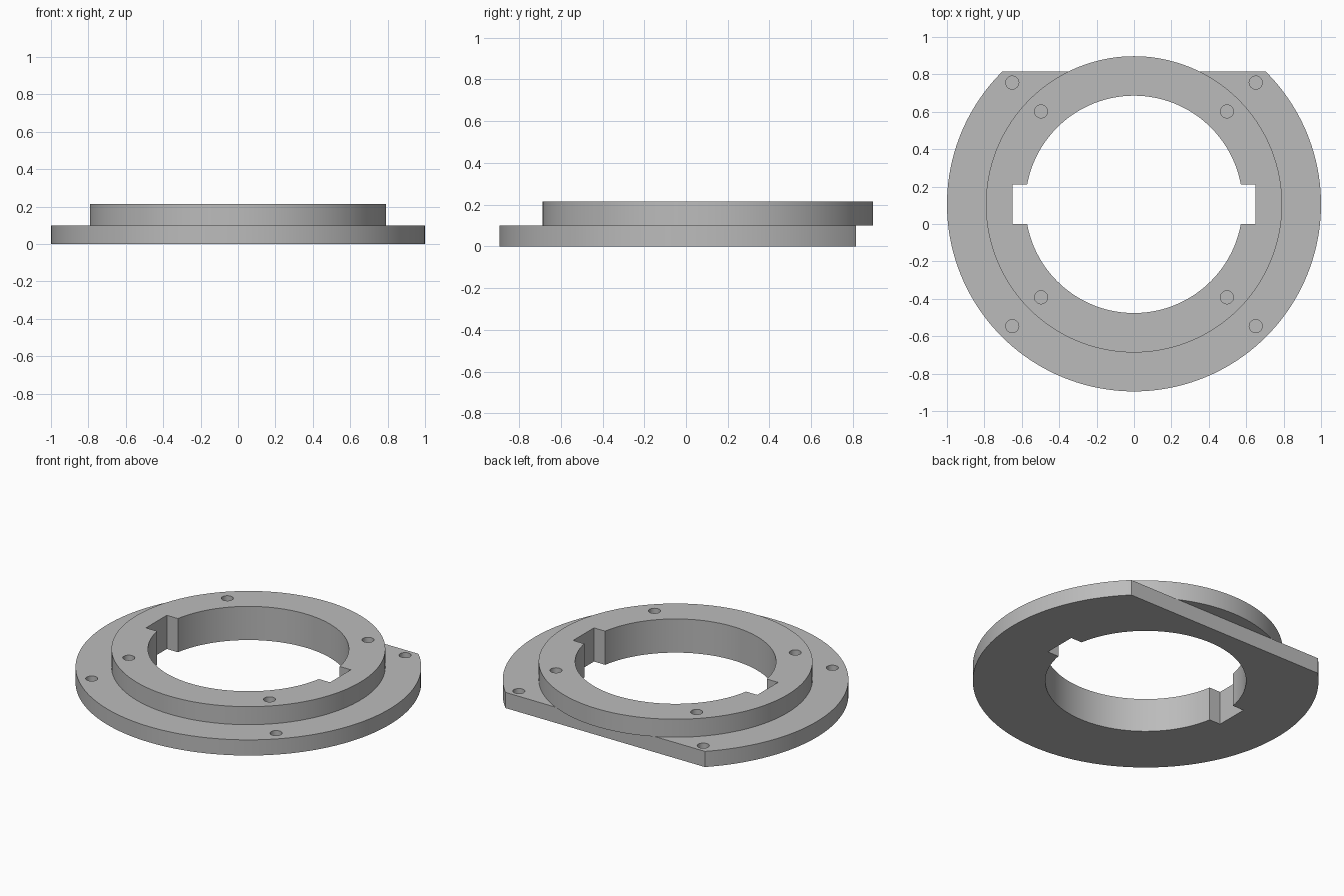
import bpy
from mathutils import Vector

cube = bpy.data.objects.get("Cube")
if cube:
    bpy.data.objects.remove(cube, do_unlink=True)

CENTRE_Y = 0.105
BASE_TOP, RING_TOP = 0.10, 0.215

grey = bpy.data.materials.new("grey metal")
grey.use_nodes = True
colour = (0.5, 0.5, 0.5, 1)
grey.diffuse_color = colour
grey.node_tree.nodes["Principled BSDF"].inputs["Base Color"].default_value = colour


def disc(name, radius, z0, z1, x=0, y=0, sides=160):
    """Upright cylinder placed relative to the bore axis."""
    bpy.ops.mesh.primitive_cylinder_add(
        vertices=sides, radius=radius, depth=z1 - z0,
        location=(x, CENTRE_Y + y, (z0 + z1) / 2))
    bpy.context.object.name = name
    return bpy.context.object


def box(name, low, high):
    low, high = Vector(low), Vector(high)
    bpy.ops.mesh.primitive_cube_add(size=1, location=(low + high) / 2)
    obj = bpy.context.object
    obj.name = name
    obj.scale = high - low
    return obj


def cut(part, cutters):
    """Subtract the cutters, bake the result and shade it."""
    for cutter in cutters:
        mod = part.modifiers.new("cut", "BOOLEAN")
        mod.operation = "DIFFERENCE"
        mod.solver = "EXACT"
        mod.object = cutter
        cutter.hide_render = True
    graph = bpy.context.evaluated_depsgraph_get()
    mesh = bpy.data.meshes.new_from_object(part.evaluated_get(graph))
    part.modifiers.clear()
    part.data = mesh
    for cutter in cutters:
        bpy.data.objects.remove(cutter, do_unlink=True)
    mesh.materials.clear()
    mesh.materials.append(grey)
    bpy.ops.object.select_all(action="DESELECT")
    part.select_set(True)
    bpy.context.view_layer.objects.active = part
    bpy.ops.object.shade_smooth_by_angle(angle=0.52)


def opening():
    """Round bore and the two side keyways."""
    return [disc("bore_cutter", 0.581, -1, 1),
            box("keyway_cutter", (-0.65, 0, -0.9), (0.65, 0.21, 0.9))]


def screw_holes(offset, top, depth):
    """Four blind holes on a square pattern."""
    return [disc("hole_cutter", 0.035, top - depth, top + 0.1,
                 sx * offset, sy * offset, 32)
            for sx in (-1, 1) for sy in (-1, 1)]


# Wide base flange with a flat back edge
flange = disc("base_flange", 1, 0, BASE_TOP)
flat = box("flat_cutter", (-2, 0.815, -1), (2, 2, 1))
cut(flange, opening() + [flat] + screw_holes(0.651, BASE_TOP, 0.06))

# Raised ring, overhanging the flat edge
ring = disc("raised_ring", 0.792, BASE_TOP, RING_TOP)
cut(ring, opening() + screw_holes(0.497, RING_TOP, 0.06))
